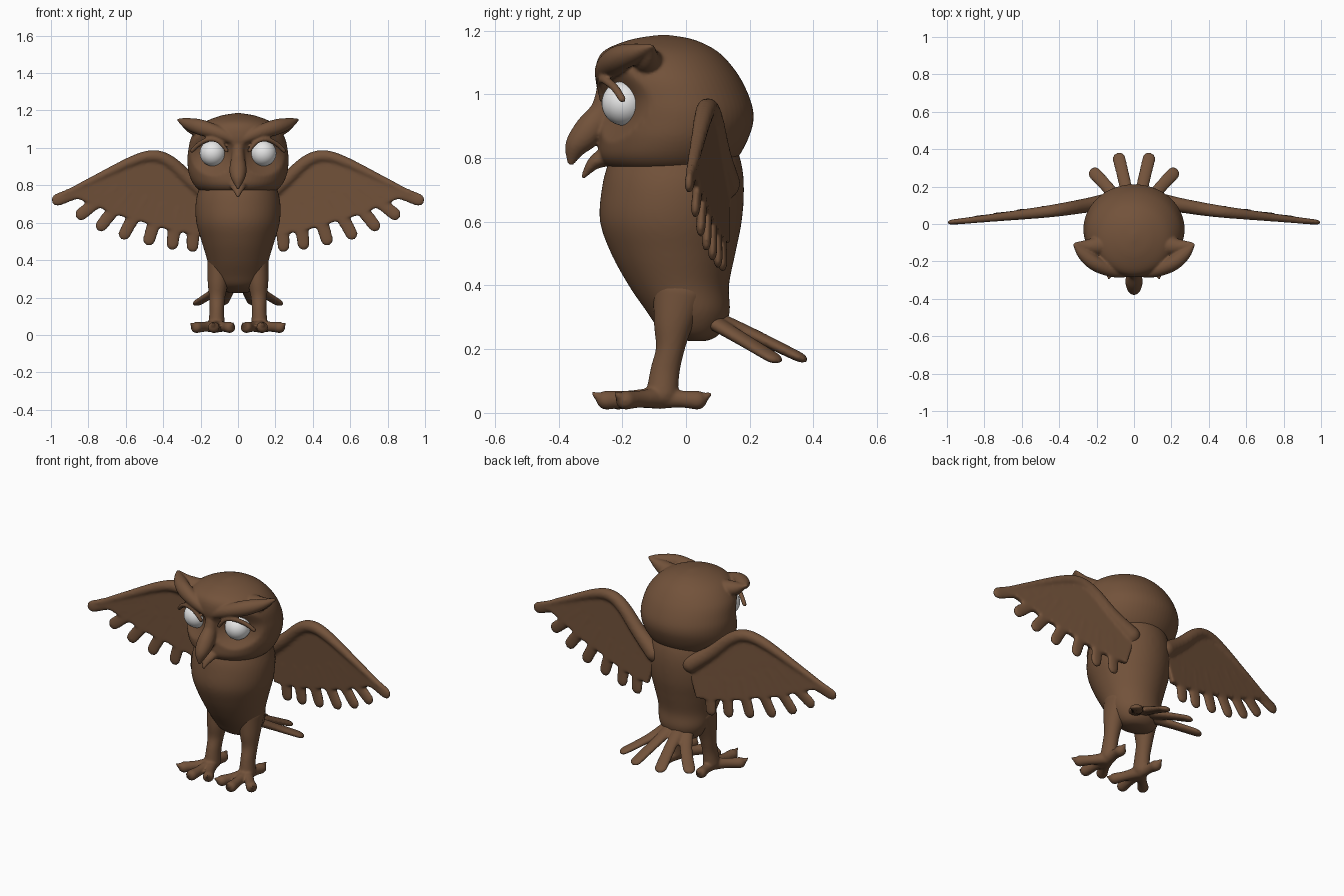
import bpy, bmesh, math
from mathutils import Vector

cube = bpy.data.objects.get("Cube")
if cube:
    bpy.data.objects.remove(cube)

X, Y, Z = Vector((1, 0, 0)), Vector((0, 1, 0)), Vector((0, 0, 1))


def material(name, rgb):
    m = bpy.data.materials.new(name)
    m.use_nodes = True
    m.diffuse_color = (*rgb, 1)
    m.node_tree.nodes["Principled BSDF"].inputs["Base Color"].default_value = (*rgb, 1)
    return m


brown = material("feather brown", (0.17, 0.085, 0.043))
white = material("eye white", (0.8, 0.8, 0.8))


def spline(rows, steps=6):
    """Catmull-Rom through rows of (x, y, z, side radius, depth radius)."""
    out = []
    for i in range(len(rows) - 1):
        p = [rows[max(i - 1, 0)], rows[i], rows[i + 1], rows[min(i + 2, len(rows) - 1)]]
        for k in range(steps):
            t = k / steps
            out.append([b + 0.5 * t * (c - a + t * (2*a - 5*b + 4*c - d + t * (3*(b - c) + d - a)))
                        for a, b, c, d in zip(*p)])
    return out + [list(rows[-1])]


def tube(bm, rows, normal=Y, level=False, sides=32):
    """Loft ellipses along a path; level keeps them horizontal, otherwise the ends are rounded."""
    path = spline(rows)
    pts = [Vector(r[:3]) for r in path]
    rings = []
    for i, r in enumerate(path):
        t = Z if level else (pts[min(i + 1, len(pts) - 1)] - pts[max(i - 1, 0)]).normalized()
        side = t.cross(normal).normalized()
        rings.append((pts[i], side, side.cross(t), max(r[3], .002), max(r[4], .002), t))
    if not level:
        def cap(ring, sign):
            c, s, n, a, b, t = ring
            angles = [math.radians(g) for g in (25, 50, 72, 85)]
            return [(c + t * sign * a * math.sin(g), s, n, a * math.cos(g), b * math.cos(g), t)
                    for g in angles]
        rings = cap(rings[0], -1)[::-1] + rings + cap(rings[-1], 1)
    loops = []
    for c, s, n, a, b, _ in rings:
        loops.append([bm.verts.new(c + s * a * math.cos(g) + n * b * math.sin(g))
                      for g in (2 * math.pi * k / sides for k in range(sides))])
    for lo, hi in zip(loops, loops[1:]):
        for k in range(sides):
            j = (k + 1) % sides
            bm.faces.new((lo[k], lo[j], hi[j], hi[k]))
    bm.faces.new(loops[0][::-1])
    bm.faces.new(loops[-1])
    return [v for loop in loops for v in loop]


def profile(rows):
    """Rows of (z, front y, back y, half width) as loft sections."""
    return [(0, (f + b) / 2, z, w, (b - f) / 2) for z, f, b, w in rows]


def finish(name, bm, voxel, smooth=6, mirror=1):
    """Blend the pieces of one part into a single smooth skin."""
    if mirror < 0:
        bmesh.ops.scale(bm, vec=(-1, 1, 1), verts=bm.verts)
    bmesh.ops.recalc_face_normals(bm, faces=bm.faces)
    mesh = bpy.data.meshes.new(name)
    bm.to_mesh(mesh)
    bm.free()
    mesh.materials.append(brown)
    ob = bpy.data.objects.new(name, mesh)
    bpy.context.collection.objects.link(ob)
    re = ob.modifiers.new("Blend", 'REMESH')
    re.mode, re.voxel_size, re.use_smooth_shade = 'VOXEL', voxel, True
    sm = ob.modifiers.new("Smooth", 'SMOOTH')
    sm.factor, sm.iterations = 0.5, smooth
    return ob


# Body
bm = bmesh.new()
tube(bm, profile([(.225, .01, .06, .04), (.235, -.03, .09, .085), (.265, -.085, .12, .12),
                  (.32, -.125, .138, .148), (.4, -.18, .135, .165), (.5, -.235, .155, .195),
                  (.6, -.27, .175, .223), (.7, -.265, .182, .227), (.78, -.245, .175, .21),
                  (.86, -.2, .15, .18)]), level=True, sides=48)
finish("body", bm, .01)

# Head with sunken eye sockets
EYE = Vector((.135, -.195, .972))
bm = bmesh.new()
skull = tube(bm, profile([(.75, -.18, .08, .14), (.77, -.24, .13, .2), (.805, -.27, .165, .237),
                          (.86, -.272, .195, .262), (.92, -.268, .212, .27), (.98, -.27, .203, .267),
                          (1.06, -.285, .165, .248), (1.13, -.265, .105, .19),
                          (1.17, -.18, .03, .1), (1.186, -.09, -.05, .01)]), level=True, sides=64)
for v in skull:
    d = math.hypot(abs(v.co.x) - EYE.x, v.co.z - EYE.z) / .12
    if v.co.y < -.05 and d < 1:
        v.co.y += .05 * (1 - d * d)
for s in (1, -1):
    # brow ridge sweeping out into the ear tuft, with a web behind it
    tube(bm, [(0, -.25, 1.035, .03, .03), (s*.1, -.25, 1.078, .036, .036),
              (s*.2, -.215, 1.11, .042, .04), (s*.27, -.16, 1.13, .03, .034),
              (s*.318, -.11, 1.15, .008, .01)])
    tube(bm, [(s*.13, -.11, 1.09, .05, .06), (s*.24, -.12, 1.11, .038, .04),
              (s*.312, -.108, 1.147, .009, .012)])
    # upper eyelid
    tube(bm, [(s*.06, -.262, .985, .011, .011), (s*.1, -.268, 1.033, .012, .012),
              (s*.15, -.258, 1.046, .013, .013), (s*.205, -.225, 1.022, .013, .013),
              (s*.246, -.2, .985, .012, .012)])
# nose ridge and hooked upper beak
tube(bm, [(0, -.245, 1.04, .03, .03), (0, -.258, .95, .036, .042), (0, -.305, .885, .046, .048),
          (0, -.345, .836, .036, .036), (0, -.362, .785, .008, .012)])
# lower beak
tube(bm, [(0, -.24, .81, .05, .035), (0, -.288, .785, .036, .022), (0, -.322, .742, .008, .008)])
finish("head", bm, .006, 5)

# Eyes
for s, side in ((1, "left"), (-1, "right")):
    bm = bmesh.new()
    bmesh.ops.create_uvsphere(bm, u_segments=32, v_segments=20, radius=.07)
    for f in bm.faces:
        f.smooth = True
    mesh = bpy.data.meshes.new(side + "_eye")
    bm.to_mesh(mesh)
    bm.free()
    mesh.materials.append(white)
    eye = bpy.data.objects.new(side + "_eye", mesh)
    eye.location = (s * EYE.x, EYE.y, EYE.z)
    bpy.context.collection.objects.link(eye)


def wing_y(x, z):
    return .137 - .13 * x + .04 * (.7 - z)


# Wings: a flat palm, a thick leading edge and a fan of feathers
PALM = [(.1, .72), (.2, .79), (.28, .87), (.36, .945), (.45, .975), (.55, .95), (.75, .855),
        (.94, .755), (.79, .705), (.66, .645), (.53, .61), (.4, .57), (.28, .545), (.16, .53)]
EDGE = [(.12, .72, .05), (.24, .81, .04), (.36, .92, .036), (.45, .955, .033),
        (.56, .93, .029), (.75, .84, .022), (.9, .765, .017)]
FEATHERS = [((.7, .83), (.965, .722)), ((.65, .8), (.838, .645)), ((.58, .78), (.73, .585)),
            ((.5, .74), (.607, .54)), ((.42, .7), (.475, .51)), ((.33, .68), (.35, .487)),
            ((.24, .66), (.243, .475))]
for s, side in ((1, "left"), (-1, "right")):
    bm = bmesh.new()
    face = bm.faces.new([bm.verts.new((x, wing_y(x, z) - .016, z)) for x, z in PALM])
    grown = bmesh.ops.extrude_face_region(bm, geom=[face], use_keep_orig=True)
    bmesh.ops.translate(bm, vec=(0, .032, 0),
                        verts=[g for g in grown["geom"] if isinstance(g, bmesh.types.BMVert)])
    tube(bm, [(x, wing_y(x, z), z, r, r) for x, z, r in EDGE])
    for (x0, z0), (x1, z1) in FEATHERS:
        tube(bm, [(x0, wing_y(x0, z0), z0, .04, .016),
                  (x1, wing_y(x1, z1), z1, .034, .015)])
    finish(side + "_wing", bm, .008, 6, s)

# Tail fan
bm = bmesh.new()
for s in (1, -1):
    tube(bm, [(s*.02, .06, .31, .04, .025), (s*.045, .2, .25, .034, .02),
              (s*.08, .35, .178, .035, .016)], normal=Z)
    tube(bm, [(s*.05, .06, .3, .04, .025), (s*.12, .17, .235, .034, .02),
              (s*.21, .27, .175, .035, .016)], normal=Z)
finish("tail", bm, .007, 5)

# Legs with clawed toes
TOES = [(.045, -.215), (.13, -.25), (.222, -.19), (.125, .035)]
for s, side in ((1, "left"), (-1, "right")):
    bm = bmesh.new()
    tube(bm, [(.105, -.02, .38, .06, .085), (.108, -.04, .28, .054, .062),
              (.112, -.05, .2, .043, .045), (.113, -.066, .13, .039, .046),
              (.115, -.075, .06, .044, .05)])
    ankle = Vector((.115, -.08, .048))
    for x, y in TOES:
        end = Vector((x, y, .04))
        out = (end - ankle).normalized()
        mid = ankle.lerp(end, .55)
        tube(bm, [(*ankle, .036, .036), (*mid, .026, .027), (*end, .031, .03)], normal=Z)
        claw = end + out * .025 + Z * .012
        tip = end + out * .043 + Z * .024
        tube(bm, [(*claw, .015, .015), (*tip, .006, .006)], normal=Z)
    finish(side + "_leg", bm, .006, 5, s)
